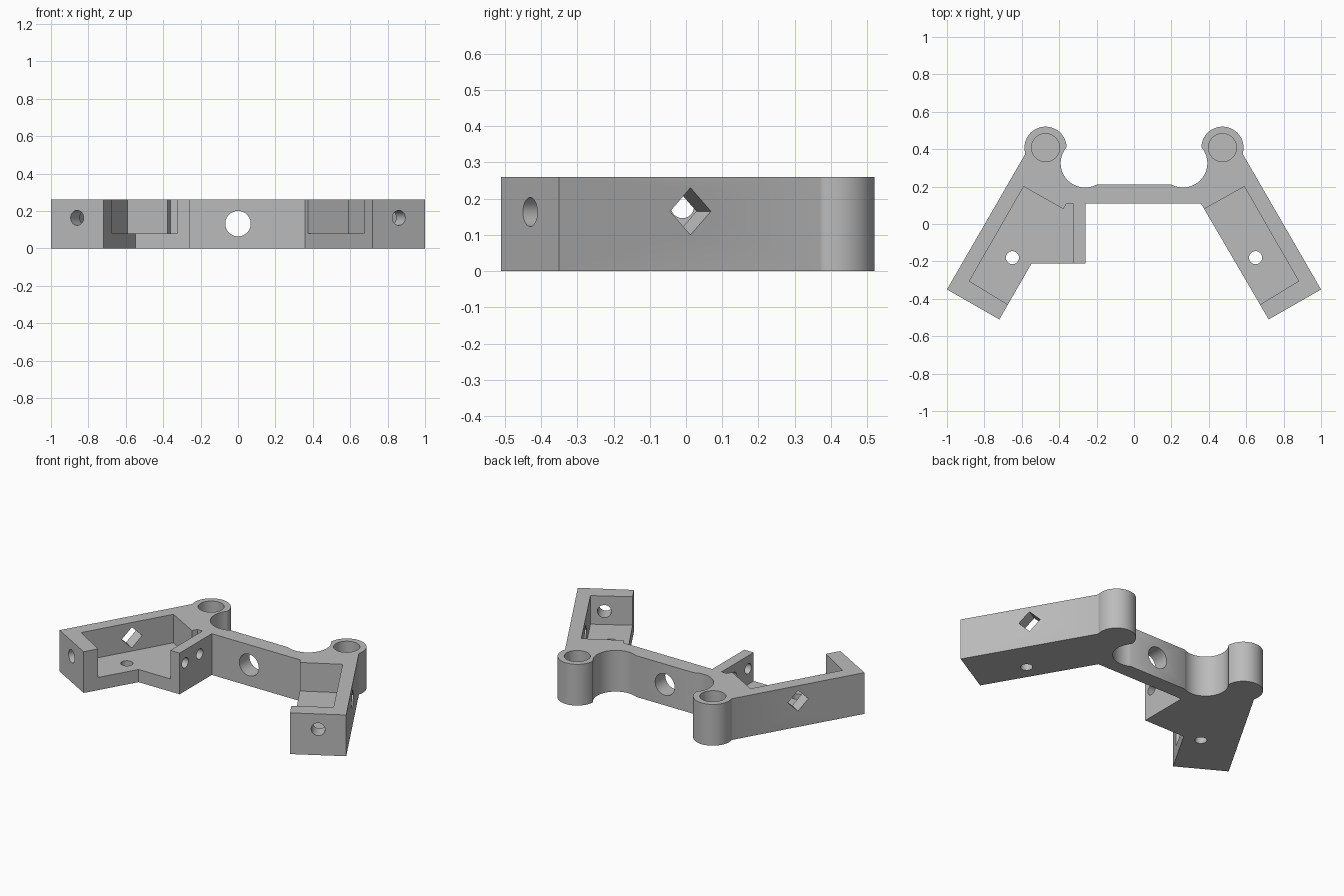
import bpy, bmesh
from math import radians, sin, cos
from mathutils import Vector, Matrix

if "Cube" in bpy.data.objects:
    bpy.data.objects.remove(bpy.data.objects["Cube"], do_unlink=True)

HEIGHT = 0.26
FLOOR = 0.08
BOSS = (0.473, 0.408)

grey = bpy.data.materials.new("plain_grey")
grey.use_nodes = True
grey.diffuse_color = (0.5, 0.5, 0.5, 1)
grey.node_tree.nodes["Principled BSDF"].inputs["Base Color"].default_value = (0.5, 0.5, 0.5, 1)


def arc(centre, radius, start, end, steps):
    angles = [radians(start + (end - start) * i / steps) for i in range(steps + 1)]
    return [(centre[0] + radius * cos(a), centre[1] + radius * sin(a)) for a in angles]


def finish(name, bm):
    bmesh.ops.recalc_face_normals(bm, faces=bm.faces)
    mesh = bpy.data.meshes.new(name)
    bm.to_mesh(mesh)
    bm.free()
    mesh.materials.append(grey)
    obj = bpy.data.objects.new(name, mesh)
    bpy.context.collection.objects.link(obj)
    return obj


def prism(name, outline, low, high):
    """Extrude a plan outline between two heights."""
    bm = bmesh.new()
    face = bm.faces.new([bm.verts.new((x, y, low)) for x, y in outline])
    side = bmesh.ops.extrude_face_region(bm, geom=[face])["geom"]
    verts = [v for v in side if isinstance(v, bmesh.types.BMVert)]
    bmesh.ops.translate(bm, verts=verts, vec=(0, 0, high - low))
    return finish(name, bm)


def drill(name, centre, axis, radius, length, sides=40):
    """Cylinder (or square bar) centred on a point and lying along an axis."""
    bm = bmesh.new()
    turn = Vector(axis).to_track_quat('Z', 'Y').to_matrix().to_4x4()
    bmesh.ops.create_cone(bm, cap_ends=True, segments=sides, radius1=radius,
                          radius2=radius, depth=length,
                          matrix=Matrix.Translation(centre) @ turn)
    return finish(name, bm)


def mirrored(points):
    return [(-x, y) for x, y in reversed(points)]


# Bracket plan: angled arms, round bosses, scooped bridge and a side block
right_back = ([(0.72, -0.51), (1, -0.35), (0.584, 0.37)]
              + arc(BOSS, 0.1125, -15, 178, 40)
              + arc((0.262, 0.325), 0.13, 39, -118, 32))
left_front = [(-0.547, -0.21), (-0.26, -0.21), (-0.26, 0.11), (0.358, 0.11)]
bracket = prism("bracket", left_front + right_back + mirrored(right_back), 0, HEIGHT)

# Open pockets in the arms
pocket = [(0.88, -0.305), (0.59, 0.20)]
cutters = [
    prism("right_pocket", pocket + [(0.375, 0.08), (0.202, -0.02), (0.502, -0.53),
                                    (0.675, -0.43)], FLOOR, 0.4),
    prism("block_pocket", mirrored(pocket)[::-1]
          + [(-0.378, 0.08), (-0.36, 0.11), (-0.325, 0.11), (-0.325, -0.6),
             (-0.381, -0.6), (-0.675, -0.43)], FLOOR, 0.4),
]

# Boss sockets, floor holes, end holes and diamond slots on both sides
for side in (-1, 1):
    cutters += [
        drill("boss_socket", (side * BOSS[0], BOSS[1], FLOOR + 0.2), (0, 0, 1), 0.075, 0.4),
        drill("floor_hole", (side * 0.65, -0.18, 0.04), (0, 0, 1), 0.035, 0.2),
        drill("end_hole", (side * 0.84, -0.395, 0.163), (side * 0.5, -0.866, 0), 0.04, 0.2),
    ]
    slot = drill("diamond_slot", (0, 0, 0), (0, 0, 1), 0.065, 0.2, 4)
    # Set a corner of the square bar upward and lay it through the outer wall
    across = Vector((side * 0.866, 0.5, 0))
    along = Vector((0, 0, 1)).cross(across)
    turn = Matrix((along, (0, 0, 1), across)).transposed().to_4x4()
    slot.data.transform(Matrix.Rotation(radians(0), 4, 'Z'))
    if max(v.co.y for v in slot.data.vertices) < 0.06:
        slot.data.transform(Matrix.Rotation(radians(45), 4, 'Z'))
    slot.data.transform(Matrix.Translation((side * 0.755, -0.008, 0.165)) @ turn)
    if slot.data.polygons and turn.determinant() < 0:
        slot.data.flip_normals()
    cutters.append(slot)

# Bridge hole and the pair of block holes
cutters.append(drill("bridge_hole", (0, 0.16, 0.132), (0, 1, 0), 0.068, 0.4, 48))
for y in (-0.155, -0.01):
    cutters.append(drill("block_hole", (-0.29, y, 0.178), (1, 0, 0), 0.032, 0.15))

bpy.context.view_layer.objects.active = bracket
for cutter in cutters:
    cutter.hide_render = True
    mod = bracket.modifiers.new(cutter.name, 'BOOLEAN')
    mod.operation = 'DIFFERENCE'
    mod.solver = 'EXACT'
    mod.object = cutter
    bpy.ops.object.modifier_apply(modifier=mod.name)
    bpy.data.objects.remove(cutter, do_unlink=True)

bpy.ops.object.select_all(action='DESELECT')
bracket.select_set(True)
bpy.ops.object.shade_smooth_by_angle(angle=radians(30))
